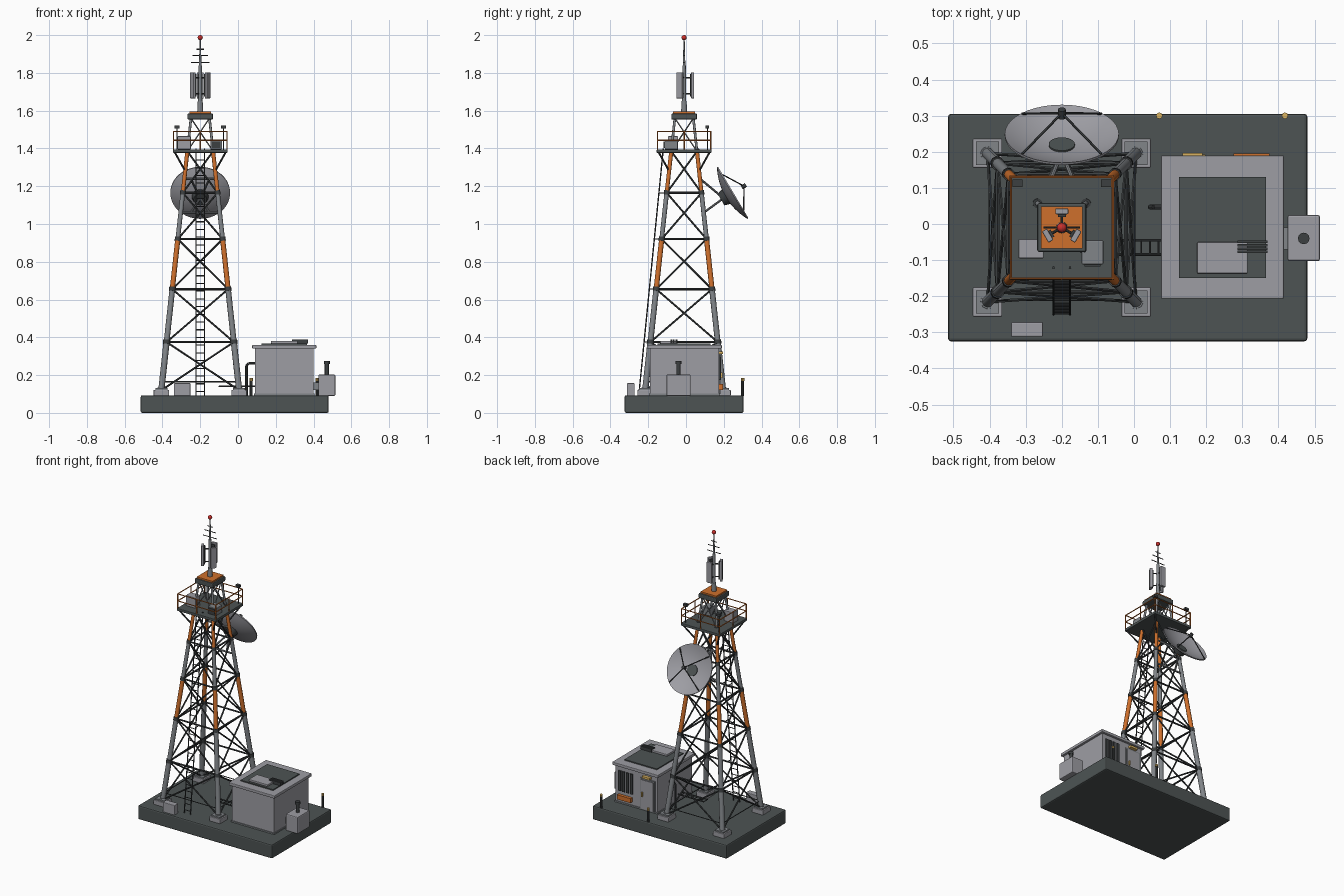
import bpy, bmesh, math
from mathutils import Vector, Matrix

cube = bpy.data.objects.get("Cube")
if cube:
    bpy.data.objects.remove(cube, do_unlink=True)


def material(name, r, g, b):
    m = bpy.data.materials.new(name)
    m.use_nodes = True
    m.diffuse_color = (r, g, b, 1)
    m.node_tree.nodes["Principled BSDF"].inputs["Base Color"].default_value = (r, g, b, 1)
    return m


SLAB = material("dark slate", 0.075, 0.088, 0.088)
PALE = material("pale grey", 0.34, 0.34, 0.37)
STEEL = material("steel grey", 0.22, 0.235, 0.25)
DARK = material("dark metal", 0.045, 0.05, 0.052)
ORANGE = material("safety orange", 0.62, 0.16, 0.025)
RED = material("beacon red", 0.6, 0.03, 0.025)
YELLOW = material("warm yellow", 0.7, 0.45, 0.12)


def finish(name, bm, mat, smooth=False):
    me = bpy.data.meshes.new(name)
    bmesh.ops.recalc_face_normals(bm, faces=bm.faces)
    bm.to_mesh(me)
    bm.free()
    me.materials.append(mat)
    ob = bpy.data.objects.new(name, me)
    bpy.context.collection.objects.link(ob)
    if smooth:
        bpy.ops.object.select_all(action="DESELECT")
        ob.select_set(True)
        bpy.context.view_layer.objects.active = ob
        bpy.ops.object.shade_smooth_by_angle(angle=math.radians(40))
    return ob


def box(name, xs, ys, zs, mat, bevel=0.0):
    bm = bmesh.new()
    size = Matrix.Diagonal((xs[1] - xs[0], ys[1] - ys[0], zs[1] - zs[0], 1))
    mid = Vector((sum(xs), sum(ys), sum(zs))) / 2
    bmesh.ops.create_cube(bm, size=1, matrix=Matrix.Translation(mid) @ size)
    if bevel:
        bmesh.ops.bevel(bm, geom=bm.edges[:], offset=bevel, segments=2, affect="EDGES", profile=0.5)
    return finish(name, bm, mat)


def rods(name, pairs, r, mat, r2=None, sides=8):
    """Round bars between pairs of points, joined in one mesh."""
    bm = bmesh.new()
    for a, b in pairs:
        a, b = Vector(a), Vector(b)
        turn = (b - a).to_track_quat("Z", "Y").to_matrix().to_4x4()
        bmesh.ops.create_cone(bm, cap_ends=True, segments=sides, radius1=r, radius2=r if r2 is None else r2,
                              depth=(b - a).length, matrix=Matrix.Translation((a + b) / 2) @ turn)
    return finish(name, bm, mat, True)


def path(points):
    return list(zip(points, points[1:]))


CX, CY = -0.2, -0.01
CORNERS = [(-1, -1), (1, -1), (1, 1), (-1, 1)]
SIDES = list(zip(CORNERS, CORNERS[1:] + CORNERS[:1]))


def half(z):
    return 0.219 - 0.109 * z


def on_leg(c, z):
    return Vector((CX + c[0] * half(z), CY + c[1] * half(z), z))


def ring(h, z):
    return [((CX + a[0] * h, CY + a[1] * h, z), (CX + b[0] * h, CY + b[1] * h, z)) for a, b in SIDES]


# Base slab
box("base_slab", (-0.515, 0.48), (-0.325, 0.305), (0, 0.093), SLAB, 0.008)

# Tower footings, legs and collars
LEVELS = [0.12, 0.375, 0.655, 0.92, 1.165, 1.385, 1.56]
for i, c in enumerate(CORNERS):
    x, y = CX + c[0] * 0.206, CY + c[1] * 0.206
    box(f"footing_{i}", (x - 0.041, x + 0.041), (y - 0.041, y + 0.041), (0.09, 0.122), PALE, 0.004)
    box(f"footing_plate_{i}", (x - 0.032, x + 0.032), (y - 0.032, y + 0.032), (0.122, 0.131), STEEL)
for k, (lo, hi) in enumerate(path(LEVELS)):
    legs = [(on_leg(c, lo), on_leg(c, hi)) for c in CORNERS]
    r = 0.0165 - 0.0014 * k
    rods(f"leg_section_{k}", legs, r if k < 5 else 0.007, ORANGE if k in (2, 4) else STEEL, sides=10)
    rods(f"leg_collars_{k}", [(on_leg(c, lo - 0.01), on_leg(c, lo + 0.012)) for c in CORNERS],
         r + 0.004, DARK if k else STEEL, sides=10)
    # Cross bracing on each face
    cross = []
    for a, b in SIDES:
        cross += [(on_leg(a, lo), on_leg(b, hi)), (on_leg(b, lo), on_leg(a, hi))]
    rods(f"cross_braces_{k}", cross, 0.005 if k < 5 else 0.0035, STEEL if k == 5 else DARK, sides=6)
    if 0 < k < 5:
        rods(f"level_beams_{k}", ring(half(lo), lo), 0.006, DARK, sides=6)
rods("lower_ties", ring(half(0.165), 0.165), 0.003, DARK, sides=6)

# Work platform, its struts and railing
P = 0.145
box("platform_deck", (CX - P, CX + P), (CY - P, CY + P), (1.377, 1.395), SLAB, 0.003)
rods("platform_struts", [(on_leg(c, 1.28), (CX + c[0] * 0.135, CY + c[1] * 0.135, 1.38)) for c in CORNERS],
     0.005, DARK)
rods("platform_rails", ring(P - 0.004, 1.49) + ring(P - 0.004, 1.443), 0.0035, ORANGE, sides=6)
posts = []
for a, b in ring(P - 0.004, 1.39):
    for t in (0, 0.5):
        p = Vector(a).lerp(Vector(b), t)
        posts.append((p, p + Vector((0, 0, 0.1))))
rods("rail_posts", posts, 0.0035, ORANGE, sides=6)
for side in (-1, 1):
    x, y = CX + side * 0.123, 0.113
    rods(f"floodlight_stem_{side}", [((x, y, 1.39), (x, y, 1.51))], 0.003, DARK)
    box(f"floodlight_{side}", (x - 0.014, x + 0.014), (y - 0.01, y + 0.01), (1.506, 1.522), DARK)
box("platform_cabinet", (-0.32, -0.25), (-0.095, -0.042), (1.395, 1.465), PALE, 0.003)
box("platform_radio_box", (-0.145, -0.085), (-0.112, -0.045), (1.395, 1.445), STEEL, 0.003)
box("radio_box_panel", (-0.137, -0.093), (-0.118, -0.112), (1.402, 1.438), DARK)

# Tower head
box("tower_cap", (CX - 0.068, CX + 0.068), (CY - 0.068, CY + 0.068), (1.553, 1.585), SLAB, 0.006)
box("tower_cap_plate", (CX - 0.058, CX + 0.058), (CY - 0.058, CY + 0.058), (1.583, 1.595), ORANGE)

# Mast with beacon
rods("mast_base", [((CX, CY, 1.593), (CX, CY, 1.65))], 0.016, STEEL, 0.013, 12)
rods("mast_lower", [((CX, CY, 1.64), (CX, CY, 1.84))], 0.011, STEEL, 0.009, 12)
rods("mast_tip", [((CX, CY, 1.83), (CX, CY, 1.98))], 0.007, STEEL, 0.003, 12)
bars = [((CX - w, CY, z), (CX + w, CY, z)) for z, w in ((1.855, 0.05), (1.893, 0.042), (1.925, 0.02))]
rods("whip_bars", bars, 0.0028, DARK, sides=6)
bm = bmesh.new()
bmesh.ops.create_uvsphere(bm, u_segments=16, v_segments=10, radius=0.0135,
                          matrix=Matrix.Translation((CX, CY, 1.9865)))
finish("beacon", bm, RED, True)

# Three sector antennas around the mast
for i in range(3):
    ang = math.radians(90 + 120 * i)
    panel = box(f"sector_antenna_{i}", (0.037, 0.053), (-0.018, 0.018), (1.665, 1.803), PALE, 0.003)
    back = box(f"sector_backing_{i}", (0.03, 0.037), (-0.011, 0.011), (1.675, 1.793), DARK)
    arms = rods(f"sector_arms_{i}", [((0, 0, z), (0.038, 0, z)) for z in (1.69, 1.775)], 0.004, DARK)
    for ob in (panel, back, arms):
        ob.matrix_world = Matrix.Translation((CX, CY, 0)) @ Matrix.Rotation(ang, 4, "Z")

# Ladder
foot, top = Vector((CX, -0.25, 0.093)), Vector((CX, -0.12, 1.4))
off = Vector((0.023, 0, 0))
rods("ladder_rails", [(foot + s * off, top + s * off) for s in (-1, 1)], 0.0035, DARK, sides=6)
rungs = [foot.lerp(top, (i + 0.5) / 32) for i in range(32)]
rods("ladder_rungs", [(p - off, p + off) for p in rungs], 0.0028, DARK, sides=6)
stays = []
for z in LEVELS[1:5]:
    p = foot.lerp(top, (z - foot.z) / (top.z - foot.z))
    stays += [(p + s * off, (CX + s * off.x, CY - half(z), z)) for s in (-1, 1)]
rods("ladder_stays", stays, 0.003, DARK, sides=6)

# Dish reflector, built along local z and tilted to face back and up
R, DEPTH = 0.158, 0.04
tilt = Matrix.Translation((CX, 0.25, 1.167)) @ Matrix.Rotation(math.radians(-59.4), 4, "X")
bm = bmesh.new()
prof = [(R * i / 8, DEPTH * ((i / 8) ** 2 - 1)) for i in range(9)]
prof += [(r, z - 0.007) for r, z in reversed(prof)]
verts = [bm.verts.new((r, 0, z)) for r, z in prof]
edges = [bm.edges.new(e) for e in path(verts)]
bmesh.ops.spin(bm, geom=verts + edges, cent=(0, 0, 0), axis=(0, 0, 1), angle=math.tau, steps=40)
bmesh.ops.remove_doubles(bm, verts=bm.verts[:], dist=0.0005)
finish("dish_reflector", bm, PALE, True).matrix_world = tilt
feed = Vector((0, 0, 0.066))
spokes = [(Vector((R * math.cos(a), R * math.sin(a), 0)) * 0.98, feed)
          for a in (math.pi / 4 + i * math.pi / 2 for i in range(4))]
for ob in (rods("dish_hub", [((0, 0, -0.04), (0, 0, -0.033))], 0.036, SLAB, sides=24),
           rods("dish_back_hub", [((0, 0, -0.075), (0, 0, -0.043))], 0.035, DARK, 0.045, 16),
           rods("feed_struts", spokes, 0.0035, DARK, sides=6),
           rods("feed_horn", [((0, 0, 0.052), (0, 0, 0.078))], 0.011, DARK, sides=12)):
    ob.matrix_world = tilt
hub = tilt @ Vector((0, 0, -0.06))
arms = []
for s in (-1, 1):
    x = CX + s * 0.05
    arms += [((x, CY + half(1.24), 1.24), hub), ((x, CY + half(1.06), 1.06), hub)]
rods("dish_mount_arms", arms, 0.006, STEEL)
rods("dish_mount_rails", [((CX - half(z), CY + half(z), z), (CX + half(z), CY + half(z), z))
                          for z in (1.06, 1.24)], 0.006, STEEL)

# Equipment shelter
box("shelter_walls", (0.09, 0.4), (-0.19, 0.175), (0.09, 0.345), PALE)
box("shelter_plinth", (0.085, 0.405), (-0.195, 0.18), (0.09, 0.102), STEEL)
box("shelter_roof", (0.075, 0.415), (-0.207, 0.19), (0.34, 0.36), PALE, 0.004)
box("roof_membrane", (0.125, 0.365), (-0.15, 0.13), (0.36, 0.367), SLAB)
box("roof_unit", (0.175, 0.315), (-0.137, -0.05), (0.367, 0.381), PALE, 0.003)
for i in range(4):
    y = -0.081 + i * 0.0095
    box(f"roof_vent_slat_{i}", (0.287, 0.37), (y, y + 0.007), (0.367, 0.388), DARK)

# Door, louvres and lamp on the back wall
box("door_frame", (0.105, 0.215), (0.175, 0.181), (0.1, 0.305), STEEL)
box("door", (0.114, 0.206), (0.181, 0.185), (0.102, 0.296), PALE)
box("door_handle", (0.19, 0.198), (0.185, 0.193), (0.185, 0.215), YELLOW)
box("door_lamp", (0.135, 0.19), (0.175, 0.196), (0.312, 0.326), YELLOW)
for i in range(4):
    x = 0.27 + i * 0.029
    box(f"wall_louvre_{i}", (x, x + 0.019), (0.174, 0.182), (0.175, 0.31), DARK)
box("wall_orange_box", (0.275, 0.375), (0.175, 0.195), (0.122, 0.152), ORANGE)

# Generator with exhaust, and small ground cabinet
box("generator", (0.425, 0.515), (-0.103, 0.025), (0.09, 0.203), PALE, 0.006)
box("generator_link", (0.39, 0.43), (-0.07, -0.01), (0.12, 0.16), STEEL)
rods("exhaust_stack", [((0.47, -0.04, 0.2), (0.47, -0.04, 0.262))], 0.011, DARK, sides=12)
rods("exhaust_cap", [((0.47, -0.04, 0.258), (0.47, -0.04, 0.275))], 0.016, DARK, sides=12)
box("ground_cabinet", (-0.34, -0.252), (-0.312, -0.272), (0.09, 0.157), PALE, 0.003)

# Bollards
for i, x in enumerate((0.07, 0.418)):
    rods(f"bollard_{i}", [((x, 0.3, 0.09), (x, 0.3, 0.17))], 0.008, DARK)
    rods(f"bollard_top_{i}", [((x, 0.3, 0.17), (x, 0.3, 0.184))], 0.009, YELLOW)

# Conduit and cable tray between tower and shelter
rods("conduit", path([(0.045, 0.047, 0.09), (0.045, 0.047, 0.25), (0.055, 0.047, 0.262), (0.095, 0.047, 0.262)]),
     0.007, DARK)
rods("cable_tray_rails", [((-0.1, y, 0.14), (0.09, y, 0.14)) for y in (-0.085, -0.045)], 0.004, DARK)
rods("cable_tray_rungs", [((-0.1 + i * 0.024, -0.085, 0.14), (-0.1 + i * 0.024, -0.045, 0.14)) for i in range(8)],
     0.003, DARK, sides=6)
